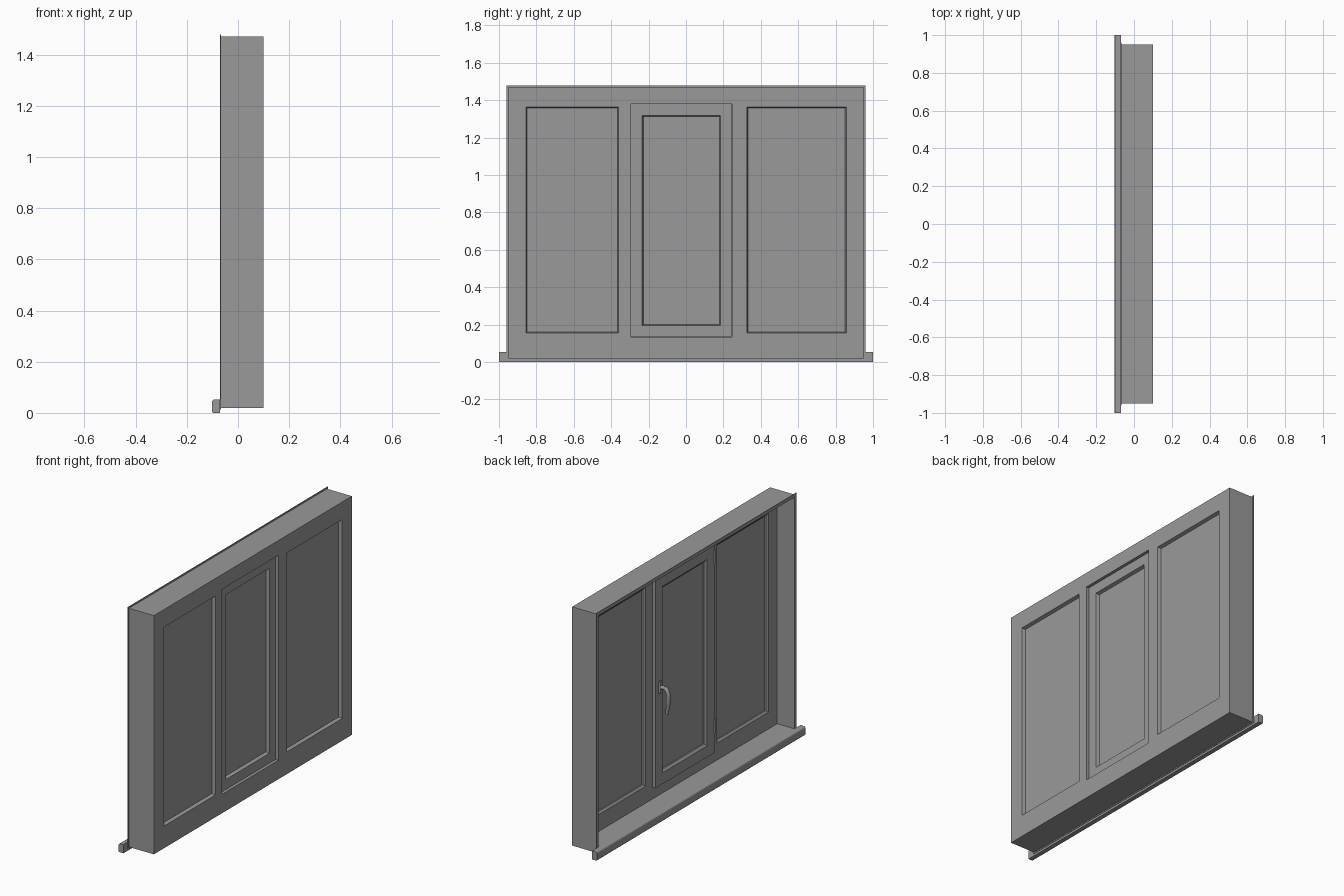
import bpy, bmesh, math
from mathutils import Vector

if "Cube" in bpy.data.objects:
    bpy.data.objects.remove(bpy.data.objects["Cube"])


def finish(name, bm):
    bmesh.ops.recalc_face_normals(bm, faces=bm.faces)
    me = bpy.data.meshes.new(name)
    bm.to_mesh(me)
    bm.free()
    ob = bpy.data.objects.new(name, me)
    bpy.context.collection.objects.link(ob)
    return ob


def box(name, x, y, z, bevel=0):
    bm = bmesh.new()
    bmesh.ops.create_cube(bm, size=1)
    for v in bm.verts:
        v.co = [sum(r) / 2 + c * (r[1] - r[0]) for r, c in zip((x, y, z), v.co)]
    if bevel:
        bmesh.ops.bevel(bm, geom=bm.edges[:], offset=bevel, segments=2, affect='EDGES')
    return finish(name, bm)


def ring(name, y, z, profile):
    """Mitred rectangular frame; profile is a closed list of (inset, x)."""
    bm = bmesh.new()
    rows = [[bm.verts.new((x, a, b)) for a, b in
             ((y[0] + i, z[0] + i), (y[1] - i, z[0] + i), (y[1] - i, z[1] - i), (y[0] + i, z[1] - i))]
            for i, x in profile]
    for k, row in enumerate(rows):
        nxt = rows[(k + 1) % len(rows)]
        for c in range(4):
            d = (c + 1) % 4
            bm.faces.new((row[c], row[d], nxt[d], nxt[c]))
    return finish(name, bm)


def plate(name, x, y, z, holes):
    """Flat slab with rectangular holes, extruded from a cell grid."""
    ys = sorted({*y, *(v for h in holes for v in h[0])})
    zs = sorted({*z, *(v for h in holes for v in h[1])})
    bm = bmesh.new()
    g = [[bm.verts.new((x[0], a, b)) for b in zs] for a in ys]
    for i in range(len(ys) - 1):
        for j in range(len(zs) - 1):
            cy, cz = (ys[i] + ys[i + 1]) / 2, (zs[j] + zs[j + 1]) / 2
            if not any(h[0][0] < cy < h[0][1] and h[1][0] < cz < h[1][1] for h in holes):
                bm.faces.new((g[i][j], g[i + 1][j], g[i + 1][j + 1], g[i][j + 1]))
    geo = bmesh.ops.extrude_face_region(bm, geom=bm.faces[:], use_keep_orig=True)['geom']
    for v in geo:
        if isinstance(v, bmesh.types.BMVert):
            v.co.x = x[1]
    bmesh.ops.recalc_face_normals(bm, faces=bm.faces)
    bmesh.ops.dissolve_limit(bm, angle_limit=0.01, verts=bm.verts[:], edges=bm.edges[:])
    return finish(name, bm)


def cylinder(name, a, b, r, sides=16):
    a, b = Vector(a), Vector(b)
    bpy.ops.mesh.primitive_cylinder_add(vertices=sides, radius=r, depth=(b - a).length,
                                        location=(a + b) / 2,
                                        rotation=(b - a).to_track_quat('Z', 'Y').to_euler())
    ob = bpy.context.object
    ob.name = name
    bpy.ops.object.shade_smooth_by_angle()
    return ob


# Main fixed frame with two pane openings and one sash opening
fixed = [((-0.855, -0.36), (0.155, 1.363)), ((0.325, 0.857), (0.155, 1.363))]
sash = ((-0.295, 0.245), (0.135, 1.38))
plate("window_frame", (0.045, 0.10), (-0.95, 0.95), (0.02, 1.47), fixed + [sash])

# Glazing beads and glass of the fixed panes
for n, (y, z) in enumerate(fixed):
    ring(f"fixed_bead_{n}", y, z, [(0, 0.10), (0.006, 0.08), (0.006, 0.066),
                                   (0.012, 0.062), (0.012, 0.054), (0, 0.045)])
    box(f"fixed_glass_{n}", (0.062, 0.080), (y[0] + 0.002, y[1] - 0.002), (z[0] + 0.002, z[1] - 0.002))

# Opening sash: set back outside, overlapping the frame inside
ring("sash_frame", *sash, [(0.0005, 0.082), (0.0005, 0.045), (-0.012, 0.045), (-0.012, 0.025),
                           (0.056, 0.025), (0.070, 0.036), (0.070, 0.046), (0.067, 0.048),
                           (0.067, 0.062), (0.061, 0.082)])
box("sash_glass", (0.044, 0.062), (-0.230, 0.180), (0.200, 1.315))

# Reveal lining, with a thin lip round its inner edge
ring("reveal_lining", (-0.95, 0.95), (0.02, 1.47),
     [(0, -0.068), (0.01, -0.068), (0.01, 0.046), (0, 0.046)])
ring("lining_lip", (-0.96, 0.96), (0.013, 1.479),
     [(0, -0.071), (0.02, -0.071), (0.02, -0.067), (0, -0.067)])

# Sill board and rounded nose
box("sill_board", (-0.075, 0.046), (-0.942, 0.942), (0.022, 0.053))
pts = [(-0.070, 0), (-0.070, 0.053)]
pts += [(-0.090 - 0.012 * math.sin(t), 0.041 + 0.012 * math.cos(t))
        for t in (k * math.pi / 10 for k in range(6))]
pts += [(-0.102, 0.004), (-0.098, 0)]
bm = bmesh.new()
face = bm.faces.new([bm.verts.new((x, -1, z)) for x, z in pts])
for v in bmesh.ops.extrude_face_region(bm, geom=[face], use_keep_orig=True)['geom']:
    if isinstance(v, bmesh.types.BMVert):
        v.co.y = 1
finish("sill_nose", bm)

# Handle: back plate, neck and hanging lever
hy, hz = 0.217, 0.725
box("handle_plate", (0.013, 0.026), (hy - 0.015, hy + 0.015), (hz - 0.038, hz + 0.038), 0.004)
cylinder("handle_neck", (0.02, hy, hz), (-0.012, hy, hz), 0.011)
cu = bpy.data.curves.new("handle_lever", 'CURVE')
cu.dimensions = '3D'
cu.bevel_depth = 0.012
cu.bevel_resolution = 3
cu.use_fill_caps = True
sp = cu.splines.new('BEZIER')
path = [(-0.008, 0.004, 0.95), (-0.027, -0.016, 1.05), (-0.032, -0.080, 1.1), (-0.024, -0.155, 0.75)]
sp.bezier_points.add(len(path) - 1)
for p, (x, dz, r) in zip(sp.bezier_points, path):
    p.co = (x, hy, hz + dz)
    p.radius = r
    p.handle_left_type = p.handle_right_type = 'AUTO'
lever = bpy.data.objects.new("handle_lever", cu)
bpy.context.collection.objects.link(lever)

# Hinges on the far stile
for n, z in enumerate((0.24, 1.27)):
    for k in range(2):
        cylinder(f"hinge_{n}_{k}", (0.026, -0.311, z + k * 0.044), (0.026, -0.311, z + 0.041 + k * 0.044), 0.008, 12)
    cylinder(f"hinge_pin_{n}", (0.026, -0.311, z - 0.004), (0.026, -0.311, z + 0.089), 0.005, 12)

# One dark grey finish on every part
grey = bpy.data.materials.new("dark_grey")
grey.diffuse_color = (0.32, 0.32, 0.32, 1)
grey.use_nodes = True
grey.node_tree.nodes["Principled BSDF"].inputs["Base Color"].default_value = grey.diffuse_color
for ob in bpy.context.collection.objects:
    ob.data.materials.append(grey)
